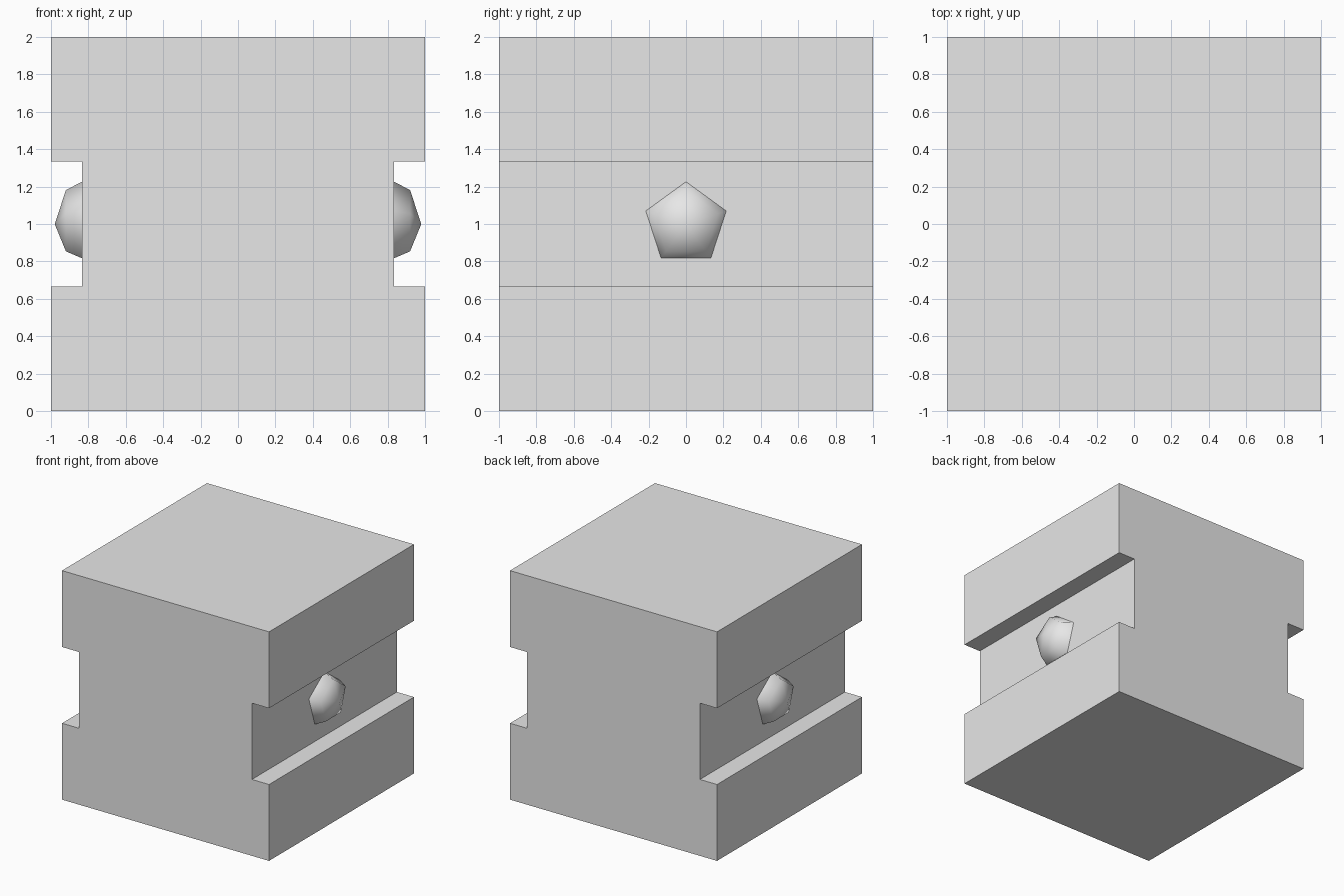
import bpy
import bmesh
from math import cos, sin, tau

cube = bpy.data.objects.get("Cube")
if cube:
    bpy.data.objects.remove(cube, do_unlink=True)

grey = bpy.data.materials.new("plain grey")
grey.use_nodes = True
colour = (0.8, 0.8, 0.8, 1)
grey.diffuse_color = colour
grey.node_tree.nodes["Principled BSDF"].inputs["Base Color"].default_value = colour


def add_object(name, bm):
    bmesh.ops.recalc_face_normals(bm, faces=bm.faces)
    mesh = bpy.data.meshes.new(name)
    bm.to_mesh(mesh)
    bm.free()
    mesh.materials.append(grey)
    obj = bpy.data.objects.new(name, mesh)
    bpy.context.collection.objects.link(obj)
    return obj


# Block with a square groove along each side, extruded front to back
GROOVE_X, LOW, HIGH = 0.835, 0.667, 1.333
half = [(1, 0), (1, LOW), (GROOVE_X, LOW), (GROOVE_X, HIGH), (1, HIGH), (1, 2)]
profile = half + [(-x, z) for x, z in reversed(half)]
bm = bmesh.new()
front = bm.faces.new([bm.verts.new((x, -1, z)) for x, z in profile])
extruded = bmesh.ops.extrude_face_region(bm, geom=[front], use_keep_orig=True)
back = [v for v in extruded["geom"] if isinstance(v, bmesh.types.BMVert)]
bmesh.ops.translate(bm, verts=back, vec=(0, 2, 0))
add_object("grooved_block", bm)


# Five-sided rounded knob in the middle of each groove
def add_knob(name, side):
    bm = bmesh.new()
    rings = []
    for x, radius in ((GROOVE_X, 0.226), (0.92, 0.181)):
        rings.append([bm.verts.new((side * x, radius * sin(tau * i / 5),
                                    1 + radius * cos(tau * i / 5)))
                      for i in range(5)])
    tip = bm.verts.new((side * 0.98, 0, 1))
    base, rim = rings
    for i in range(5):
        j = (i + 1) % 5
        bm.faces.new((base[i], base[j], rim[j], rim[i]))
        bm.faces.new((rim[i], rim[j], tip))
    knob = add_object(name, bm)
    # Open shell: make sure the faces point away from the groove
    if knob.data.polygons[1].normal.x * side < 0:
        knob.data.flip_normals()
    knob.data.shade_smooth()


add_knob("left_knob", 1)
add_knob("right_knob", -1)
